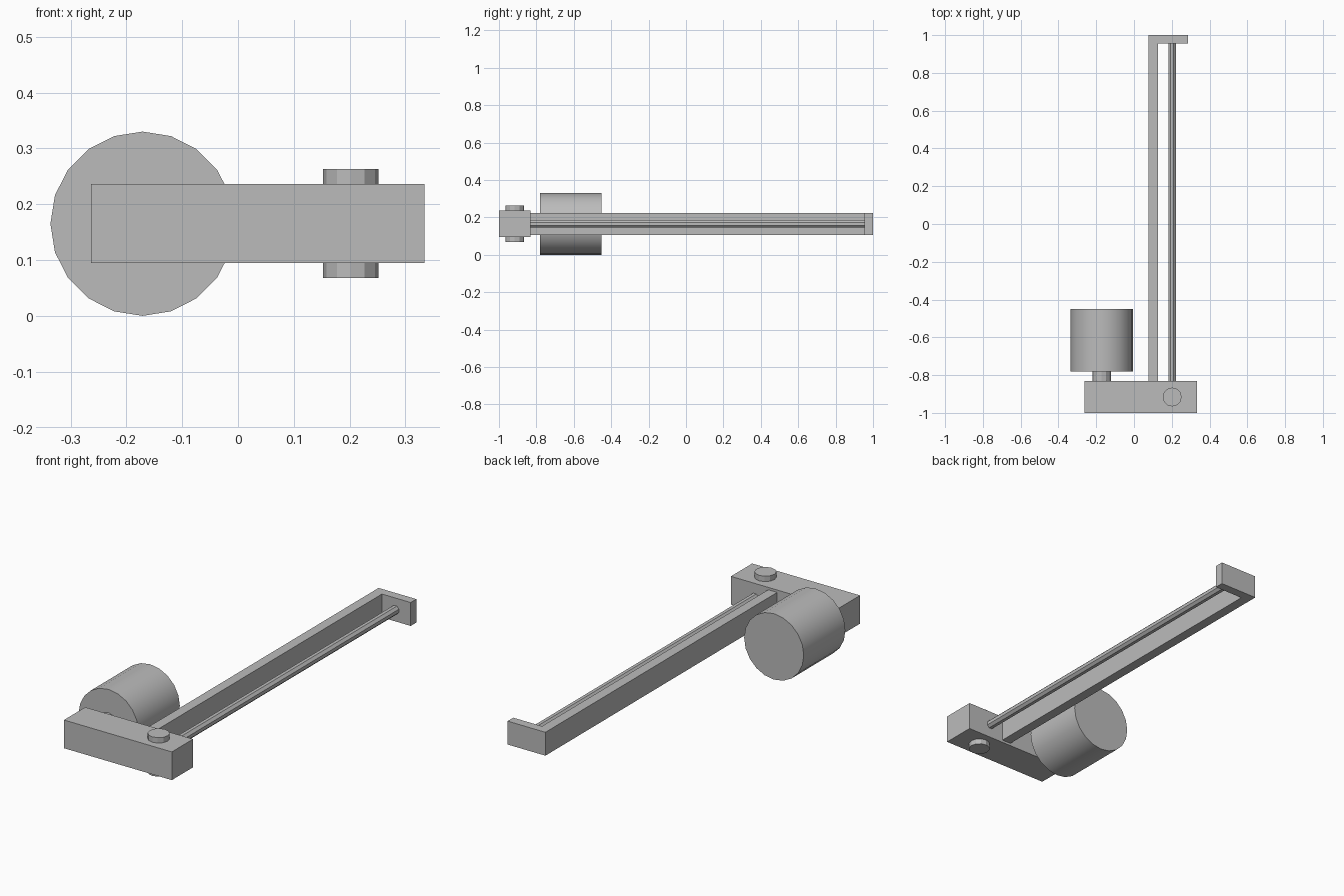
import bpy
import math
from mathutils import Matrix, Vector

default = bpy.data.objects.get("Cube")
if default:
    bpy.data.objects.remove(default, do_unlink=True)

# Single plain grey
grey = bpy.data.materials.new("plain grey")
grey.use_nodes = True
grey.diffuse_color = (0.5, 0.5, 0.5, 1)
grey.node_tree.nodes["Principled BSDF"].inputs["Base Color"].default_value = (0.5, 0.5, 0.5, 1)


def finish(name):
    obj = bpy.context.object
    obj.name = name
    obj.data.materials.append(grey)
    return obj


def box(name, low, high):
    low, high = Vector(low), Vector(high)
    bpy.ops.mesh.primitive_cube_add(size=1)
    obj = finish(name)
    obj.data.transform(Matrix.Translation((low + high) / 2) @ Matrix.Diagonal((*(high - low), 1)))
    return obj


def cylinder(name, start, end, radius, sides, turn=0, smooth=False):
    start, end = Vector(start), Vector(end)
    axis = end - start
    bpy.ops.mesh.primitive_cylinder_add(vertices=sides, radius=radius, depth=axis.length)
    obj = finish(name)
    tilt = Matrix.Rotation(-math.pi / 2, 4, 'X') if abs(axis.y) > abs(axis.z) else Matrix()
    obj.data.transform(Matrix.Translation((start + end) / 2) @ tilt @ Matrix.Rotation(turn, 4, 'Z'))
    if smooth:
        bpy.ops.object.shade_smooth_by_angle(angle=math.radians(25))
    return obj


MID = 0.165          # height shared by every axis
PIN_X, WHEEL_X = 0.202, -0.171
BLOCK_BACK = -0.832

# Cross block at the front, with a pin through it
box("cross_block", (-0.263, -1, 0.095), (0.334, BLOCK_BACK, 0.236))
cylinder("vertical_pin", (PIN_X, -0.916, 0.068), (PIN_X, -0.916, 0.263), 0.05, 12)

# Drum on its short shaft
cylinder("drum_shaft", (WHEEL_X, BLOCK_BACK - 0.02, MID), (WHEEL_X, -0.76, MID), 0.048, 12)
cylinder("drum", (WHEEL_X, -0.78, MID), (WHEEL_X, -0.451, MID), 0.165, 20, smooth=True)

# Long rail with its end plate
box("long_rail", (0.078, BLOCK_BACK, 0.107), (0.128, 0.955, 0.224))
box("end_plate", (0.078, 0.955, 0.107), (0.287, 1, 0.224))

# Thin rod parallel to the rail
cylinder("thin_rod", (PIN_X, BLOCK_BACK - 0.02, MID), (PIN_X, 0.96, MID), 0.022, 8, turn=math.pi / 8)
